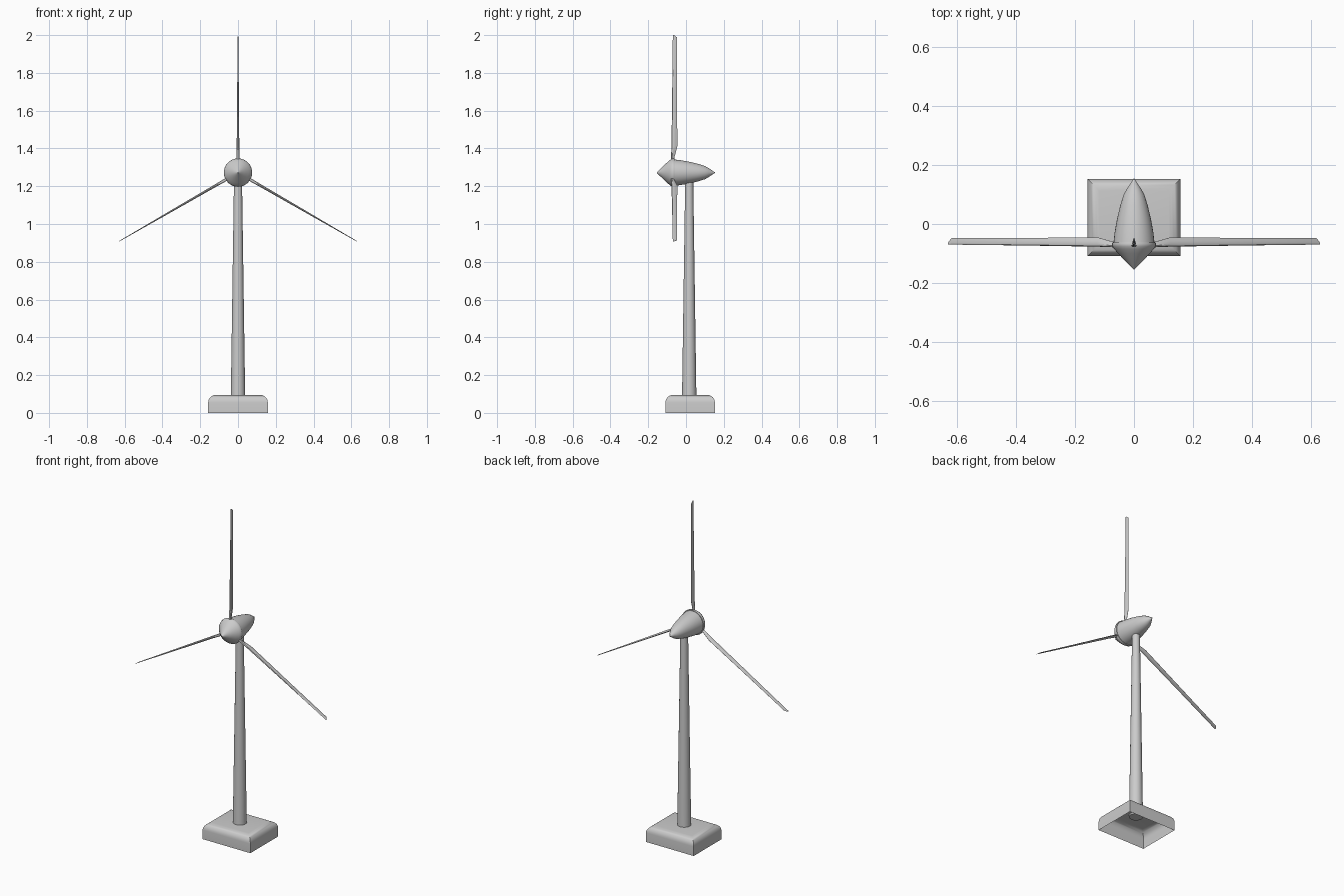
import bpy, bmesh, math
from mathutils import Matrix

if "Cube" in bpy.data.objects:
    bpy.data.objects.remove(bpy.data.objects["Cube"])

AXIS_Z = 1.272


def finish(name, bm, angle=35):
    bmesh.ops.remove_doubles(bm, verts=bm.verts, dist=1e-5)
    bmesh.ops.recalc_face_normals(bm, faces=bm.faces)
    me = bpy.data.meshes.new(name)
    bm.to_mesh(me)
    bm.free()
    ob = bpy.data.objects.new(name, me)
    bpy.context.collection.objects.link(ob)
    bpy.ops.object.select_all(action='DESELECT')
    ob.select_set(True)
    bpy.context.view_layer.objects.active = ob
    bpy.ops.object.shade_smooth_by_angle(angle=math.radians(angle))
    return ob


def loft(bm, rings, cap_start=True, cap_end=True):
    loops = [[bm.verts.new(p) for p in ring] for ring in rings]
    n = len(loops[0])
    for a, b in zip(loops, loops[1:]):
        for i in range(n):
            j = (i + 1) % n
            bm.faces.new((a[i], a[j], b[j], b[i]))
    if cap_start:
        bm.faces.new(loops[0][::-1])
    if cap_end:
        bm.faces.new(loops[-1])


def lathe_y(name, profile, n=32):
    # revolve (y, radius) pairs about the rotor axis
    rings = [[(r * math.cos(2 * math.pi * i / n), y,
               AXIS_Z + r * math.sin(2 * math.pi * i / n)) for i in range(n)]
             for y, r in profile]
    bm = bmesh.new()
    loft(bm, rings)
    return finish(name, bm)


# Foundation: hollow underneath, rounded top edges with mitred corners
R, H = 0.04, 0.095
levels = [(0, 0)]
for k in range(7):
    a = k / 6 * math.pi / 2
    levels.append((R * (1 - math.cos(a)), H - R + R * math.sin(a)))
rings = []
for d, z in levels:
    x, y0, y1 = 0.158 - d, -0.109 + d, 0.153 - d
    rings.append([(-x, y0, z), (x, y0, z), (x, y1, z), (-x, y1, z)])
bm = bmesh.new()
loft(bm, rings, cap_start=False)
finish("foundation", bm)

# Tapered tower
bm = bmesh.new()
rings = [[(r * math.cos(2 * math.pi * i / 24), 0.017 + r * math.sin(2 * math.pi * i / 24), z)
          for i in range(24)] for z, r in ((0.085, 0.038), (1.25, 0.021))]
loft(bm, rings)
finish("tower", bm)

# Pointed spinner hub and tapering nacelle
lathe_y("hub", [(-0.154, 0.002), (-0.148, 0.008), (-0.122, 0.033), (-0.1, 0.054),
                (-0.085, 0.067), (-0.076, 0.073), (-0.068, 0.075), (-0.062, 0.073)])
lathe_y("nacelle", [(-0.068, 0.07), (-0.03, 0.066), (0.02, 0.057), (0.065, 0.046),
                    (0.1, 0.035), (0.12, 0.024), (0.14, 0.01), (0.154, 0.001)])

# Blades: (radius, leading y, trailing y, thickness)
stations = [(0.05, -0.079, -0.063, 0.016), (0.085, -0.079, -0.06, 0.016),
            (0.14, -0.077, -0.046, 0.014), (0.43, -0.073, -0.047, 0.009),
            (0.715, -0.070, -0.047, 0.003), (0.728, -0.070, -0.062, 0.002)]
section = [(0, 0), (0.08, 0.35), (0.3, 0.5), (0.65, 0.3), (1, 0.04),
           (1, -0.04), (0.65, -0.3), (0.3, -0.5), (0.08, -0.35)]
for k in range(3):
    bm = bmesh.new()
    loft(bm, [[(v * t, y0 + u * (y1 - y0), r) for u, v in section]
              for r, y0, y1, t in stations])
    bm.transform(Matrix.Translation((0, 0, AXIS_Z)) @ Matrix.Rotation(k * 2 * math.pi / 3, 4, 'Y'))
    finish(f"blade_{k + 1}", bm)
